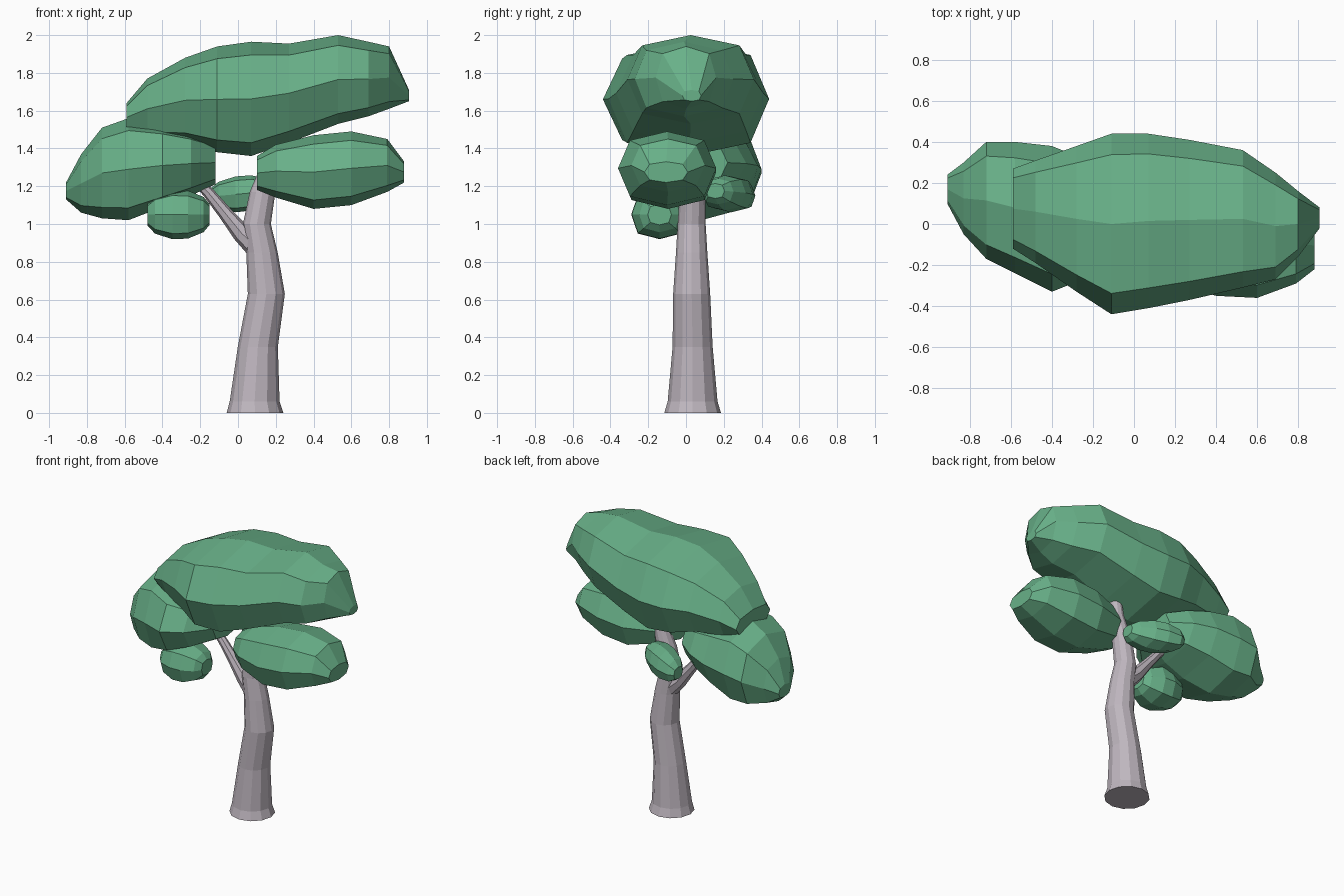
import bpy, bmesh
from math import sin, cos, pi, copysign
from mathutils import Vector

if "Cube" in bpy.data.objects:
    bpy.data.objects.remove(bpy.data.objects["Cube"])


def material(name, rgb):
    m = bpy.data.materials.new(name)
    m.diffuse_color = (*rgb, 1)
    m.use_nodes = True
    m.node_tree.nodes["Principled BSDF"].inputs["Base Color"].default_value = m.diffuse_color
    return m


leaf = material("leaf_green", (0.14, 0.44, 0.25))
bark = material("bark_grey", (0.52, 0.47, 0.52))


def loft(name, rings, mat):
    """Skin a list of equal-length point rings and cap both ends."""
    bm = bmesh.new()
    vs = [[bm.verts.new(p) for p in ring] for ring in rings]
    n = len(vs[0])
    for a, b in zip(vs, vs[1:]):
        for i in range(n):
            j = (i + 1) % n
            bm.faces.new((a[i], a[j], b[j], b[i]))
    bm.faces.new(vs[0][::-1])
    bm.faces.new(vs[-1])
    bmesh.ops.recalc_face_normals(bm, faces=bm.faces)
    me = bpy.data.meshes.new(name)
    bm.to_mesh(me)
    bm.free()
    me.materials.append(mat)
    ob = bpy.data.objects.new(name, me)
    bpy.context.collection.objects.link(ob)
    return ob


def limb(name, path, axis, sides):
    """Tapered limb: path of (x, y, z, radius), rings square to axis."""
    axis = Vector(axis).normalized()
    u = axis.cross(Vector((0, 1, 0))).normalized()
    v = axis.cross(u)
    rings = []
    for x, y, z, r in path:
        rings.append([Vector((x, y, z)) + r * (u * cos(2 * pi * i / sides) + v * sin(2 * pi * i / sides))
                      for i in range(sides)])
    return loft(name, rings, bark)


def foliage(name, sections, sides=8, power=0.8):
    """Faceted clump from sections along x: (x, y_low, y_high, z_low, z_high)."""
    def soft(t):
        return copysign(abs(t) ** power, t) if abs(t) > 1e-6 else 0
    prof = [(soft(cos(2 * pi * i / sides)), soft(sin(2 * pi * i / sides))) for i in range(sides)]
    rings = []
    for x, y0, y1, z0, z1 in sections:
        rings.append([(x, (y0 + y1) / 2 + (y1 - y0) / 2 * c, (z0 + z1) / 2 + (z1 - z0) / 2 * s)
                      for c, s in prof])
    return loft(name, rings, leaf)


def small_clump(name, c, r, slope_y=0, slope_z=0):
    """Small clump: blunt ellipsoid whose long axis may slant in y and z."""
    secs = []
    for t, s in ((-1, .45), (-.75, .78), (-.2, 1), (.3, .98), (.8, .72), (1, .42)):
        y, z = c[1] + t * slope_y, c[2] + t * slope_z
        secs.append((c[0] + t * r[0], y - s * r[1], y + s * r[1], z - s * r[2], z + s * r[2]))
    return foliage(name, secs, power=.75)


# Trunk and side branch
limb("trunk", [(.09, .035, 0, .15), (.088, .035, .06, .132), (.105, .035, .35, .106),
               (.15, .03, .63, .098), (.127, .03, .85, .083), (.1, .03, 1.0, .074),
               (.13, .035, 1.17, .068), (.18, .04, 1.33, .05), (.2, .04, 1.5, .04)], (0, 0, 1), 12)
limb("branch", [(.11, .035, .87, .065), (.02, .04, .95, .05), (-.07, .045, 1.06, .037),
                (-.16, .05, 1.17, .03), (-.25, .05, 1.26, .025)], (-1, 0, 1.1), 8)

# Large leaf clumps
foliage("top_foliage", [
    (-.59, -.12, .27, 1.49, 1.64), (-.48, -.19, .31, 1.45, 1.77), (-.28, -.33, .38, 1.43, 1.88),
    (-.11, -.44, .44, 1.38, 1.94), (.07, -.41, .44, 1.36, 1.965), (.27, -.37, .41, 1.43, 1.955),
    (.53, -.31, .36, 1.53, 2.0), (.69, -.27, .25, 1.57, 1.965), (.8, -.16, .16, 1.61, 1.94),
    (.905, -.02, .08, 1.65, 1.71)], power=.76)
foliage("left_foliage", [
    (-.91, .1, .24, 1.13, 1.22), (-.83, -.05, .3, 1.06, 1.37), (-.72, -.17, .4, 1.03, 1.51),
    (-.58, -.24, .4, 1.02, 1.56), (-.4, -.33, .38, 1.09, 1.53), (-.25, -.27, .32, 1.15, 1.49),
    (-.12, -.12, .22, 1.21, 1.44)])
foliage("right_foliage", [
    (.1, -.2, .03, 1.18, 1.36), (.2, -.29, .1, 1.14, 1.42), (.4, -.35, .16, 1.08, 1.47),
    (.6, -.36, .16, 1.1, 1.49), (.79, -.29, .1, 1.17, 1.45), (.88, -.22, .01, 1.22, 1.33)])

# Small leaf clumps under the canopy
small_clump("lower_left_foliage", (-.315, -.14, 1.05), (.165, .15, .13))
small_clump("lower_back_foliage", (.02, .225, 1.16), (.165, .115, .095), -.07, .015)
